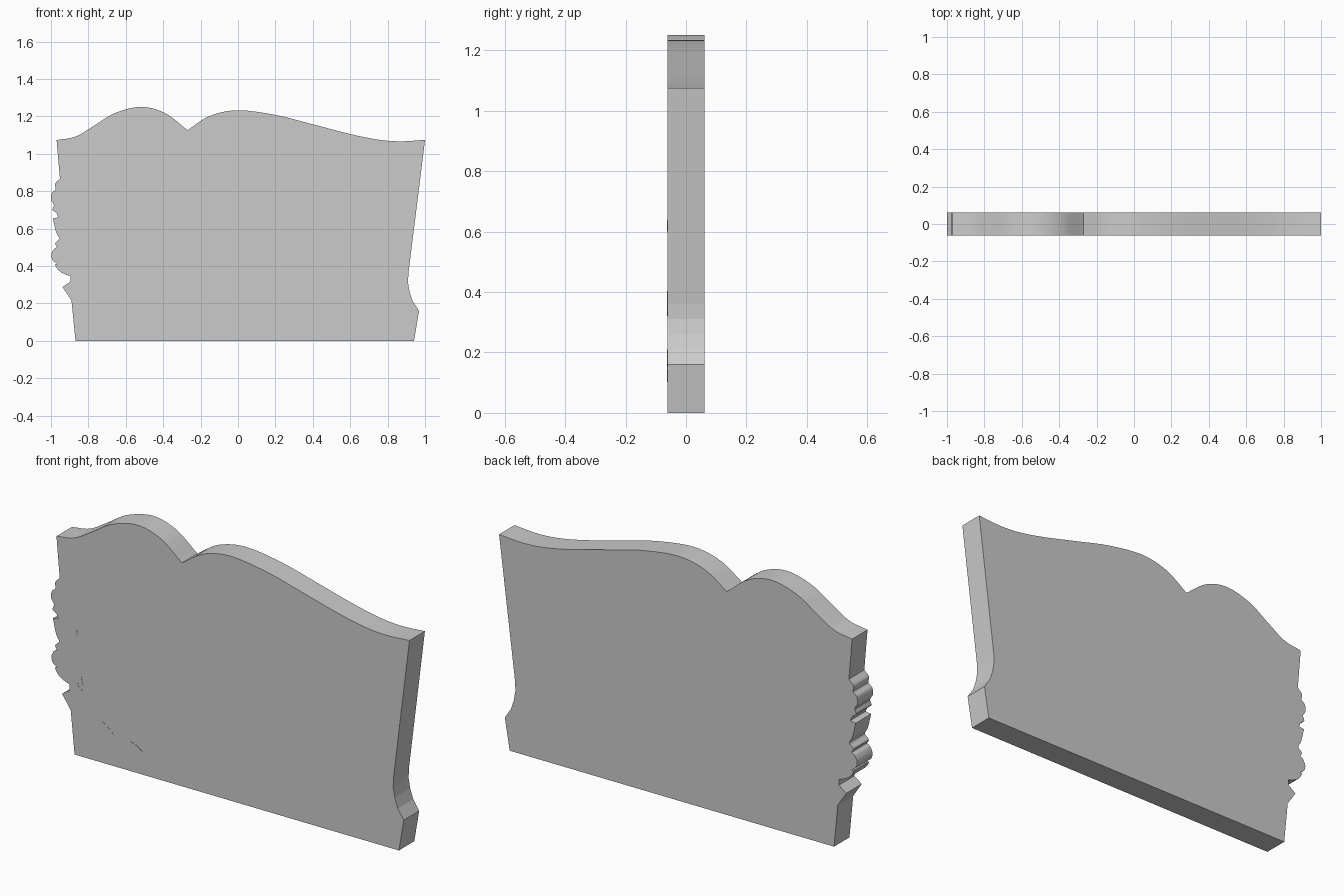
import bpy, bmesh
from mathutils import Vector

if "Cube" in bpy.data.objects:
    bpy.data.objects.remove(bpy.data.objects["Cube"])

HALF = 0.0615  # half of the slab thickness

stone = bpy.data.materials.new("grey stone")
stone.diffuse_color = (0.6, 0.6, 0.6, 1)
stone.use_nodes = True
stone.node_tree.nodes["Principled BSDF"].inputs["Base Color"].default_value = stone.diffuse_color


def spline(pts, steps):
    """Smooth curve through the given points (Catmull-Rom)."""
    p = [Vector(q) for q in pts]
    p = [2 * p[0] - p[1]] + p + [2 * p[-1] - p[-2]]
    out = []
    for i in range(1, len(p) - 2):
        a, b, c, d = p[i - 1:i + 3]
        for k in range(steps):
            t = k / steps
            out.append(0.5 * (2 * b + (c - a) * t + (2 * a - 5 * b + 4 * c - d) * t * t
                              + (3 * b - a - 3 * c + d) * t ** 3))
    return out + [p[-2]]


def slab(name, outline, front, back):
    """Extrude an x/z outline from y = front to y = back."""
    bm = bmesh.new()
    face = bm.faces.new([bm.verts.new((q[0], front, q[1])) for q in outline])
    ext = bmesh.ops.extrude_face_region(bm, geom=[face])
    bmesh.ops.translate(bm, vec=(0, back - front, 0),
                        verts=[v for v in ext["geom"] if isinstance(v, bmesh.types.BMVert)])
    bmesh.ops.recalc_face_normals(bm, faces=bm.faces)
    me = bpy.data.meshes.new(name)
    bm.to_mesh(me)
    bm.free()
    me.materials.append(stone)
    ob = bpy.data.objects.new(name, me)
    bpy.context.collection.objects.link(ob)
    return ob


# Wavy top: small hump, sharp valley, long sloping hump
small_hump = spline([(-.97, 1.074), (-.87, 1.092), (-.77, 1.15), (-.66, 1.217),
                     (-.52, 1.251), (-.39, 1.218), (-.27, 1.127)], 6)
long_hump = spline([(-.27, 1.127), (-.15, 1.203), (0, 1.233), (.2, 1.208), (.4, 1.158),
                    (.6, 1.106), (.75, 1.076), (.87, 1.067), (1, 1.075)], 6)

# Right edge with its scooped foot, then the base
right_edge = [(.911, .36), (.909, .31), (.918, .26), (.935, .21), (.968, .16), (.941, 0)]

# Left edge, bottom to top: foot, notch, then two scalloped clusters
foot = [(-.869, 0), (-.89, .215), (-.938, .288), (-.896, .317), (-.896, .347)]
low_scallops = spline([(-.896, .347), (-.925, .356), (-.96, .378), (-.978, .408),
                       (-.967, .413), (-.99, .43), (-.998, .46), (-.985, .49),
                       (-.968, .503), (-.978, .522), (-.955, .547), (-.972, .58),
                       (-.99, .655)], 3)
high_scallops = spline([(-.96, .66), (-.972, .685), (-.992, .7), (-.984, .727), (-1, .755),
                        (-.996, .79), (-.975, .81), (-.978, .84), (-.952, .867)], 3)

outline = (small_hump + long_hump[1:] + right_edge + foot
           + low_scallops[1:] + high_scallops)
slab("stone_slab", outline, -HALF, HALF)

# Thin chips on the front face
chips = {
    "long_chip": [(-.714, .21), (-.655, .167), (-.671, .151), (-.712, .2)],
    "low_chip": [(-.553, .147), (-.527, .141), (-.468, .102), (-.495, .107), (-.548, .13)],
    "high_chip": [(-.864, .638), (-.853, .622), (-.858, .6), (-.869, .616)],
    "notch_chip": [(-.832, .403), (-.821, .36), (-.837, .355)],
    "notch_ledge": [(-.896, .34), (-.853, .371), (-.847, .349), (-.826, .333), (-.89, .32)],
}
for name, pts in chips.items():
    slab(name, pts, -HALF - .001, -HALF + .002)
